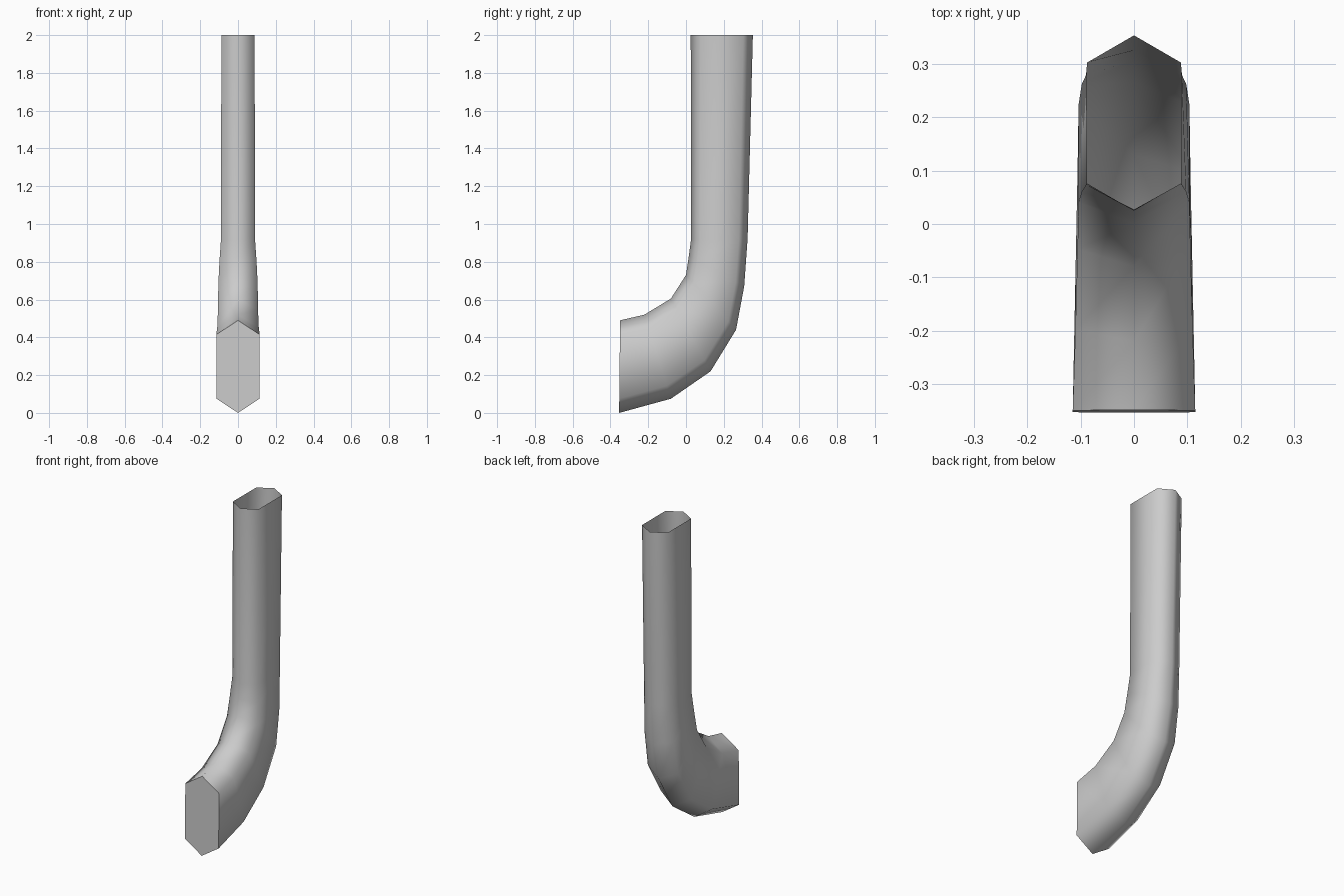
import bpy, bmesh, math

cube = bpy.data.objects.get("Cube")
if cube:
    bpy.data.objects.remove(cube)

# Single plain grey
grey = bpy.data.materials.new("plain_grey")
grey.use_nodes = True
colour = (0.6, 0.6, 0.6, 1)
grey.diffuse_color = colour
grey.node_tree.nodes["Principled BSDF"].inputs["Base Color"].default_value = colour

# Ring stations along the bend: inner (y, z), outer (y, z), half width
stations = [
    ((-0.349, 0.49), (-0.354, 0.0), 0.115),
    ((-0.22, 0.52), (-0.08, 0.075), 0.110),
    ((-0.08, 0.605), (0.13, 0.22), 0.106),
    ((0.0, 0.73), (0.265, 0.44), 0.104),
    ((0.015, 0.83), (0.308, 0.67), 0.098),
    ((0.027, 0.92), (0.326, 0.92), 0.090),
    ((0.025, 2.0), (0.354, 2.0), 0.088),
]
SHOULDER = 0.155  # where the pointed ends meet the flat sides


def hex_ring(bm, inner, outer, half):
    """Six-sided section stretched between the inner and outer ridge."""
    profile = [(0, 0), (1, SHOULDER), (1, 1 - SHOULDER),
               (0, 1), (-1, 1 - SHOULDER), (-1, SHOULDER)]
    return [bm.verts.new((side * half,
                          inner[0] + (outer[0] - inner[0]) * t,
                          inner[1] + (outer[1] - inner[1]) * t))
            for side, t in profile]


# Bent pipe, closed at the front and open at the top
bm = bmesh.new()
rings = [hex_ring(bm, *s) for s in stations]
for low, high in zip(rings, rings[1:]):
    for i in range(6):
        j = (i + 1) % 6
        bm.faces.new((low[i], low[j], high[j], high[i]))
bm.faces.new(rings[0])
bmesh.ops.recalc_face_normals(bm, faces=bm.faces)
mesh = bpy.data.meshes.new("bent_pipe")
bm.to_mesh(mesh)
bm.free()
mesh.materials.append(grey)

pipe = bpy.data.objects.new("bent_pipe", mesh)
bpy.context.collection.objects.link(pipe)
bpy.ops.object.select_all(action="DESELECT")
pipe.select_set(True)
bpy.context.view_layer.objects.active = pipe
bpy.ops.object.shade_smooth_by_angle(angle=math.radians(72))
